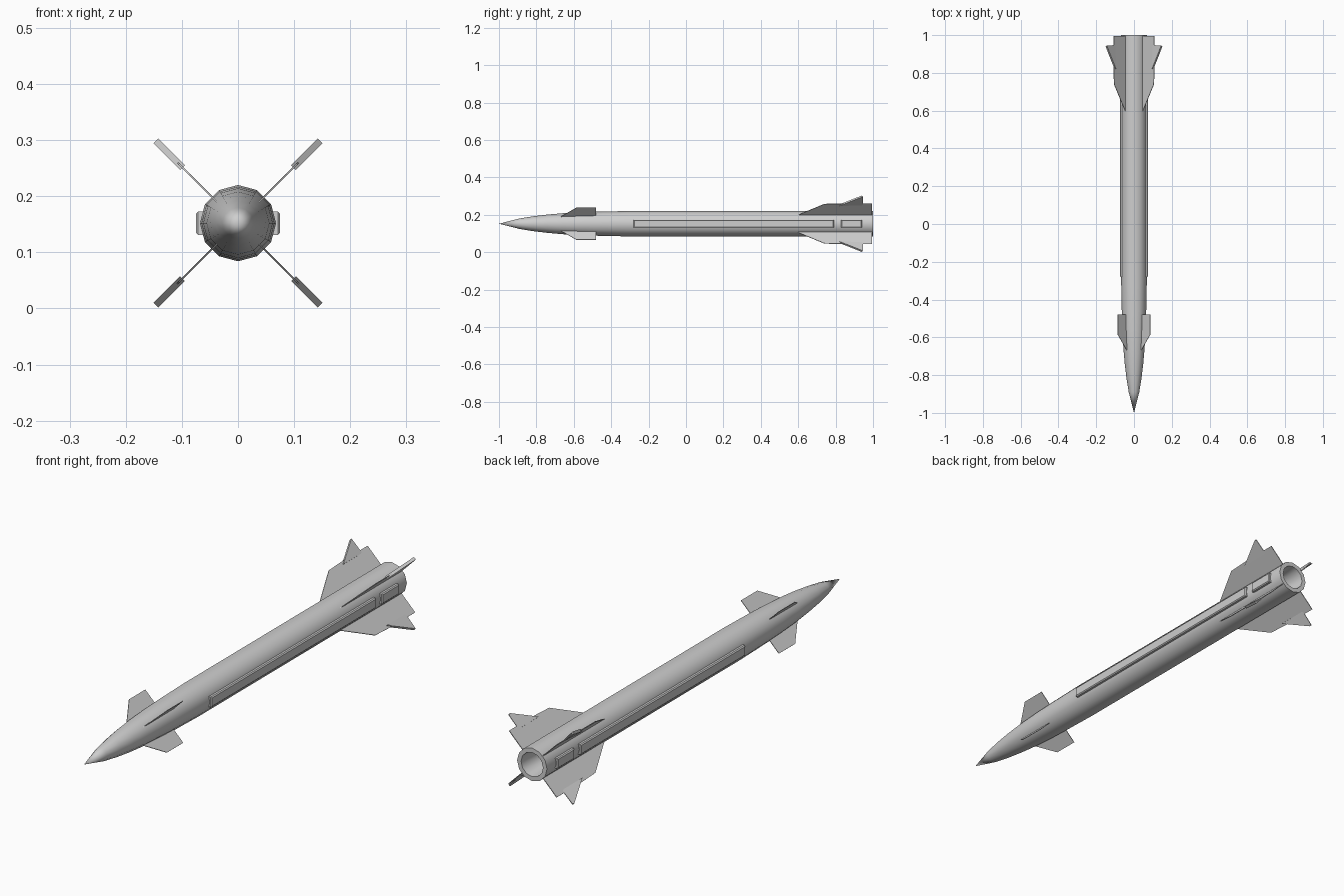
import bpy, bmesh, math
from mathutils import Matrix, Vector

cube = bpy.data.objects.get("Cube")
if cube:
    bpy.data.objects.remove(cube, do_unlink=True)

AXIS_Z = 0.152
SIDES = 12

grey = bpy.data.materials.new("light grey")
grey.use_nodes = True
colour = (0.62, 0.62, 0.62, 1)
grey.diffuse_color = colour
grey.node_tree.nodes["Principled BSDF"].inputs["Base Color"].default_value = colour


def finish(name, bm):
    bmesh.ops.recalc_face_normals(bm, faces=bm.faces)
    mesh = bpy.data.meshes.new(name)
    bm.to_mesh(mesh)
    bm.free()
    mesh.materials.append(grey)
    obj = bpy.data.objects.new(name, mesh)
    bpy.context.collection.objects.link(obj)
    return obj


def lathe(name, profile):
    """Turn (radius, y) points around the long axis."""
    bm = bmesh.new()
    verts = [bm.verts.new((r, y, AXIS_Z)) for r, y in profile]
    edges = [bm.edges.new(pair) for pair in zip(verts, verts[1:])]
    bmesh.ops.spin(bm, geom=verts + edges, cent=(0, 0, AXIS_Z), axis=(0, 1, 0),
                   angle=math.tau, steps=SIDES, use_duplicate=False)
    bmesh.ops.remove_doubles(bm, verts=bm.verts, dist=0.0005)
    obj = finish(name, bm)
    bpy.ops.object.select_all(action='DESELECT')
    obj.select_set(True)
    bpy.context.view_layer.objects.active = obj
    bpy.ops.object.shade_smooth_by_angle(angle=math.radians(40))


def fin(name, outline, thickness, angle, bevel):
    """Plate from (radius, y) points; its first edge is the leading edge, thinned over the bevel width."""
    bm = bmesh.new()
    face = bm.faces.new([bm.verts.new((r, y, -thickness / 2)) for r, y in outline])
    new = bmesh.ops.extrude_face_region(bm, geom=[face])["geom"]
    bmesh.ops.translate(bm, vec=(0, 0, thickness),
                        verts=[v for v in new if isinstance(v, bmesh.types.BMVert)])
    start, end = (Vector((*p, 0)) for p in outline[:2])
    back = Vector((0, 0, 1)).cross(end - start).normalized()
    bmesh.ops.bisect_plane(bm, geom=bm.verts[:] + bm.edges[:] + bm.faces[:],
                           plane_co=start + back * bevel, plane_no=back)
    for v in bm.verts:
        if (v.co - start).dot(back) < bevel - 0.001:
            v.co.z *= 0.2
    turn = Matrix.Translation((0, 0, AXIS_Z)) @ Matrix.Rotation(angle, 4, 'Y')
    bmesh.ops.transform(bm, matrix=turn, verts=bm.verts)
    finish(name, bm)


def side_rail(name, side, start, end):
    """Shallow raised rail with chamfered outer edges along one side of the body."""
    bm = bmesh.new()
    bmesh.ops.create_cube(bm, size=1)
    bmesh.ops.scale(bm, vec=(0.018, end - start, 0.042), verts=bm.verts)
    bmesh.ops.translate(bm, vec=(side * 0.066, (start + end) / 2, AXIS_Z), verts=bm.verts)
    outer = [e for e in bm.edges if all(v.co.x * side > 0.07 for v in e.verts)]
    bmesh.ops.bevel(bm, geom=outer, offset=0.004, segments=1, affect='EDGES')
    finish(name, bm)


# Body with pointed nose and hollow nozzle
lathe("body", [(0, -1), (0.028, -0.89), (0.04, -0.815), (0.049, -0.74),
               (0.056, -0.66), (0.062, -0.55), (0.065, -0.45), (0.068, -0.3),
               (0.068, 1), (0.05, 1), (0.042, 0.9), (0, 0.9)])

# Crossed fins, with a raked tip plate on each tail fin
nose_outline = [(0.122, -0.585), (0.045, -0.68), (0.045, -0.48), (0.122, -0.48)]
tail_outline = [(0.149, 0.74), (0.05, 0.57), (0.05, 0.995), (0.153, 0.995), (0.153, 0.84)]
tip_outline = [(0.207, 0.94), (0.14, 0.82), (0.14, 0.947), (0.203, 0.945)]
for i, place in enumerate(["lower_left", "lower_right", "upper_right", "upper_left"]):
    angle = math.radians(45 + 90 * i)
    fin("nose_fin_" + place, nose_outline, 0.012, angle, 0.03)
    fin("tail_fin_" + place, tail_outline, 0.015, angle, 0.035)
    fin("tail_tip_" + place, tip_outline, 0.012, angle, 0)

# Side rails
for place, side in (("left", 1), ("right", -1)):
    side_rail("long_rail_" + place, side, -0.28, 0.79)
    side_rail("short_rail_" + place, side, 0.83, 0.94)
